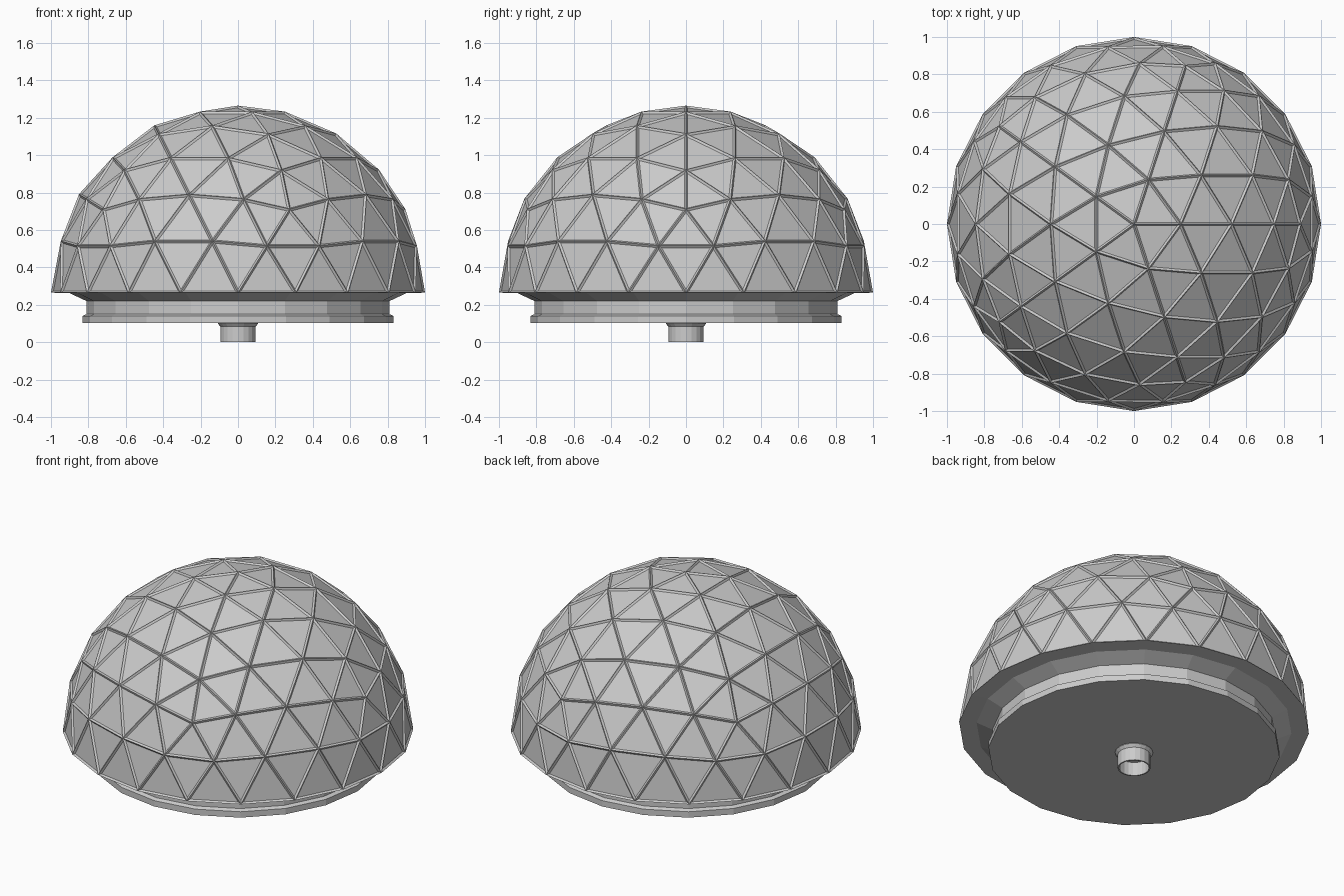
import bpy, bmesh, math

if "Cube" in bpy.data.objects:
    bpy.data.objects.remove(bpy.data.objects["Cube"])

SIDES = 20      # the dome's equator has 20 edges
BASE_Z = 0.265  # height of the dome's equator


def finish(bm, name):
    bmesh.ops.recalc_face_normals(bm, faces=bm.faces[:])
    mesh = bpy.data.meshes.new(name)
    bm.to_mesh(mesh)
    bm.free()
    obj = bpy.data.objects.new(name, mesh)
    bpy.context.collection.objects.link(obj)
    return obj


def lathe(name, profile, sides=SIDES):
    """Faceted solid of revolution; both profile ends are capped."""
    bm = bmesh.new()
    rings = []
    for r, z in profile:
        rings.append([bm.verts.new((r * math.cos(2 * math.pi * i / sides),
                                    r * math.sin(2 * math.pi * i / sides), z))
                      for i in range(sides)])
    for a, b in zip(rings, rings[1:]):
        for i in range(sides):
            j = (i + 1) % sides
            bm.faces.new((a[i], a[j], b[j], b[i]))
    bm.faces.new(rings[0])
    bm.faces.new(rings[-1])
    return finish(bm, name)


# Geodesic dome: upper half of a four-frequency icosphere
bm = bmesh.new()
bmesh.ops.create_icosphere(bm, subdivisions=3, radius=1.0)
bmesh.ops.delete(bm, geom=[v for v in bm.verts if v.co.z < -0.08], context='VERTS')
for v in bm.verts:
    if abs(v.co.z) < 0.08:
        v.co.z = 0
    v.co.z += BASE_Z

# Triangular panels sunk between the struts
bm.normal_update()
bmesh.ops.inset_individual(bm, faces=bm.faces[:], thickness=0.010, depth=-0.010,
                           use_even_offset=True)

# Underside and stepped base, extruded down from the dome's rim
rim = [e for e in bm.edges if e.is_boundary]
for r, z in [(0.90, 0.262), (0.81, 0.22), (0.81, 0.15), (0.832, 0.14), (0.832, 0.103)]:
    out = bmesh.ops.extrude_edge_only(bm, edges=rim)['geom']
    rim = [g for g in out if isinstance(g, bmesh.types.BMEdge)]
    for v in {v for e in rim for v in e.verts}:
        s = r / math.hypot(v.co.x, v.co.y)
        v.co = (v.co.x * s, v.co.y * s, z)
bmesh.ops.contextual_create(bm, geom=rim)
finish(bm, "geodesic_dome")

# Hollow socket below the base with a flared collar
lathe("bottom_socket", [(0.108, 0.106), (0.108, 0.10), (0.094, 0.083), (0.094, 0.0),
                        (0.086, 0.0), (0.086, 0.085)])
